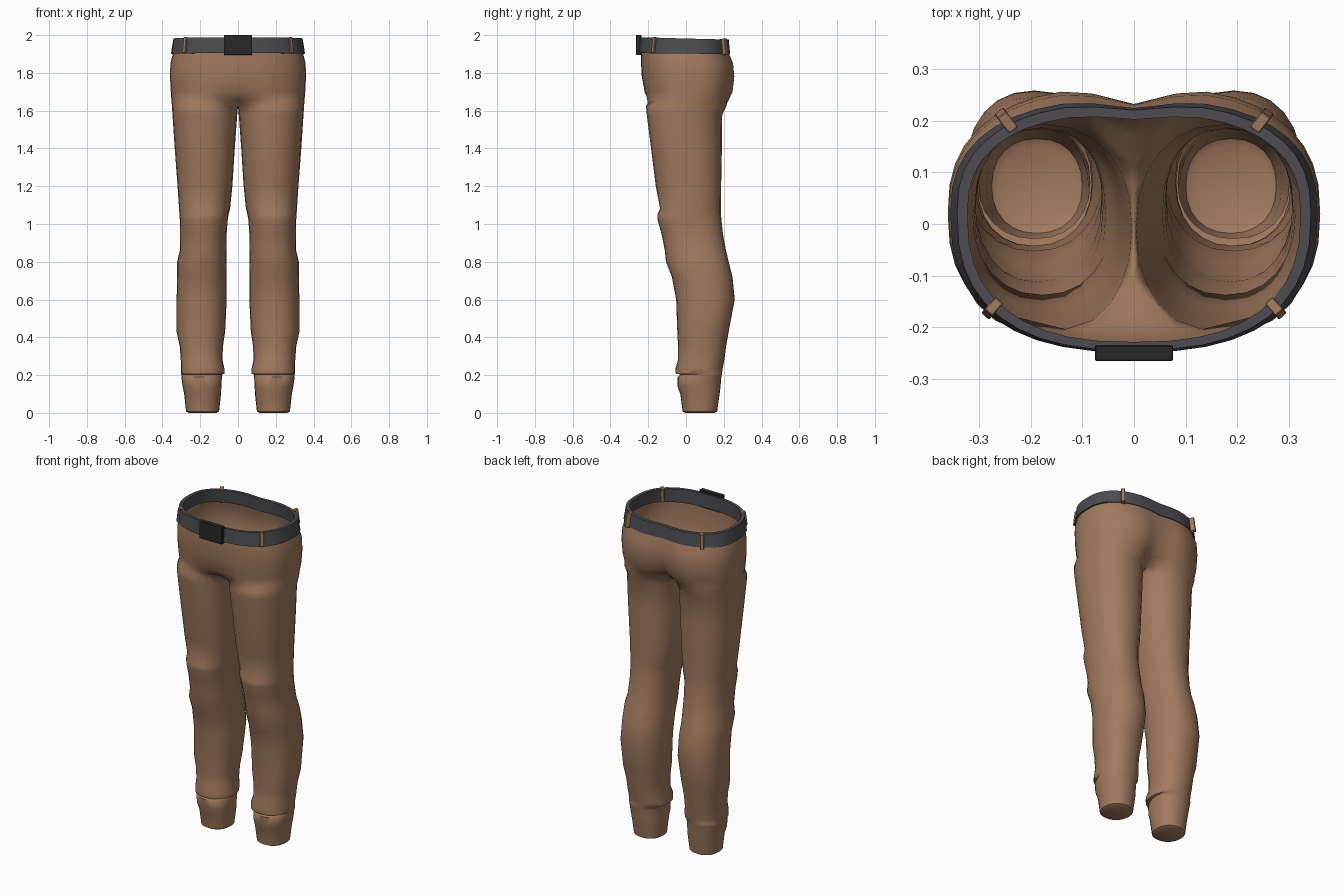
import bpy, bmesh, math
from mathutils import Vector

if "Cube" in bpy.data.objects:
    bpy.data.objects.remove(bpy.data.objects["Cube"])


def material(name, rgb):
    m = bpy.data.materials.new(name)
    m.use_nodes = True
    m.diffuse_color = (*rgb, 1)
    m.node_tree.nodes["Principled BSDF"].inputs["Base Color"].default_value = (*rgb, 1)
    return m


TAN = material("tan cloth", (0.36, 0.195, 0.113))
GREY = material("grey leather", (0.075, 0.072, 0.083))
BLACK = material("black metal", (0.022, 0.022, 0.022))


def finish(name, bm, mat, angle=40, mirror=False):
    bmesh.ops.recalc_face_normals(bm, faces=bm.faces[:])
    me = bpy.data.meshes.new(name)
    bm.to_mesh(me)
    bm.free()
    me.materials.append(mat)
    me.shade_smooth()
    me.set_sharp_from_angle(angle=math.radians(angle))
    ob = bpy.data.objects.new(name, me)
    bpy.context.collection.objects.link(ob)
    if mirror:
        mod = ob.modifiers.new("mirror", "MIRROR")
        mod.use_clip = True
        mod.merge_threshold = 0.002
    return ob


def spow(v, p):
    return math.copysign(abs(v) ** p, v)


N, CUT = 24, 4           # points round a leg, inner points kept in the hip arc
ARC = N // 2 + 2 * CUT   # spans in the hip arc


def leg_ring(z, inner, outer, front, back):
    cx, rx = (inner + outer) / 2, (outer - inner) / 2
    cy, ry = (front + back) / 2, (back - front) / 2
    pts = []
    for k in range(N):
        a = math.radians(-90) + math.tau * (k - CUT) / N
        pts.append(Vector((cx + rx * spow(math.cos(a), .9), cy + ry * spow(math.sin(a), .9), z)))
    return pts


def hip_ring(z, width, front, back, dent_f=0, dent_b=0, tilt=0):
    """Half ring from front centre round the side to back centre."""
    pts = []
    for k in range(ARC + 1):
        a = math.radians(-90) + math.pi * k / ARC
        x = width * spow(max(math.cos(a), 0), .8)
        s = spow(math.sin(a), .8)
        y = .02 + s * ((back - .02) if s > 0 else (.02 - front))
        y -= math.copysign((dent_b if s > 0 else dent_f) * math.exp(-(x / .08) ** 2), s)
        pts.append(Vector((0 if k in (0, ARC) else x, y, z - tilt * y)))
    return pts


# Trousers: z, inner x, outer x, front y, back y up each leg
LEG = [(.008, .10, .275, -.018, .165), (.10, .09, .285, -.03, .178),
       (.14, .088, .293, -.045, .183), (.19, .085, .30, -.045, .187),
       (.203, .085, .30, -.028, .19), (.207, .072, .303, -.054, .19),
       (.235, .072, .302, -.056, .194), (.28, .082, .303, -.042, .203),
       (.35, .08, .308, -.042, .212), (.43, .068, .325, -.046, .226),
       (.60, .06, .325, -.052, .258), (.72, .06, .322, -.075, .246),
       (.80, .062, .322, -.106, .226), (.86, .062, .308, -.112, .212),
       (.95, .06, .306, -.13, .195), (1.02, .055, .308, -.15, .188),
       (1.05, .05, .31, -.152, .185), (1.08, .042, .312, -.137, .184),
       (1.20, .03, .32, -.16, .186), (1.40, .017, .335, -.185, .19),
       (1.58, .004, .347, -.208, .192)]
# z, half width, front y, back y, front dent, back dent
HIP = [(1.655, .352, -.216, .238, .04, .07), (1.70, .356, -.224, .258, .005, .05),
       (1.78, .36, -.234, .267, 0, .035), (1.85, .358, -.238, .26, 0, .03),
       (1.91, .343, -.238, .234, 0, .018), (1.96, .328, -.236, .222, 0, .012)]

bm = bmesh.new()
rings = [leg_ring(*r) for r in LEG]
crotch = leg_ring(1.625, 0, .35, -.212, .215)
for k, p in enumerate(crotch):
    if k == 0 or k >= ARC:
        p.x = 0
rings.append(crotch)
rows = [[bm.verts.new(p) for p in r] for r in rings]
for a, b in zip(rows, rows[1:]):
    for k in range(N):
        j = (k + 1) % N
        bm.faces.new((a[k], a[j], b[j], b[k]))
# Closed hem
sole = [bm.verts.new((.187 + (v.co.x - .187) * .85, .074 + (v.co.y - .074) * .85, 0)) for v in rows[0]]
for k in range(N):
    j = (k + 1) % N
    bm.faces.new((sole[k], sole[j], rows[0][j], rows[0][k]))
bm.faces.new(sole)
# Hips, open at the waist
last = rows[-1][:ARC + 1]
for r in HIP:
    new = [bm.verts.new(p) for p in hip_ring(*r)]
    for k in range(ARC):
        bm.faces.new((last[k], last[k + 1], new[k + 1], new[k]))
    last = new
finish("trousers", bm, TAN, 50, mirror=True)

# Belt: closed band following the waist
bm = bmesh.new()
section = [hip_ring(1.902, .355, -.248, .242, 0, .018, .01),
           hip_ring(1.982, .342, -.244, .234, 0, .014, .025),
           hip_ring(1.982, .322, -.228, .214, 0, .012, .025),
           hip_ring(1.902, .335, -.228, .222, 0, .016, .01)]
loops = [[bm.verts.new(p) for p in r] for r in section]
for i in range(4):
    a, b = loops[i], loops[(i + 1) % 4]
    for k in range(ARC):
        bm.faces.new((a[k], a[k + 1], b[k + 1], b[k]))
finish("belt", bm, GREY, 40, mirror=True)


def box(name, loc, size, mat, turn=0, lean=0, bevel=.002):
    bm = bmesh.new()
    bmesh.ops.create_cube(bm, size=1)
    bmesh.ops.scale(bm, vec=size, verts=bm.verts)
    bmesh.ops.bevel(bm, geom=bm.edges[:], offset=bevel, segments=1, affect="EDGES")
    ob = finish(name, bm, mat, 30)
    ob.location = loc
    ob.rotation_euler = (lean, 0, turn)


# Buckle
box("buckle", (0, -.25, 1.948), (.15, .03, .104), BLACK)

# Belt loops
for side, s in (("left", 1), ("right", -1)):
    box("front_loop_" + side, (s * .274, -.163, 1.946), (.02, .032, .084), TAN, s * math.radians(42), -.12)
    box("back_loop_" + side, (s * .247, .2, 1.938), (.022, .038, .086), TAN, s * math.radians(-38), .12)
